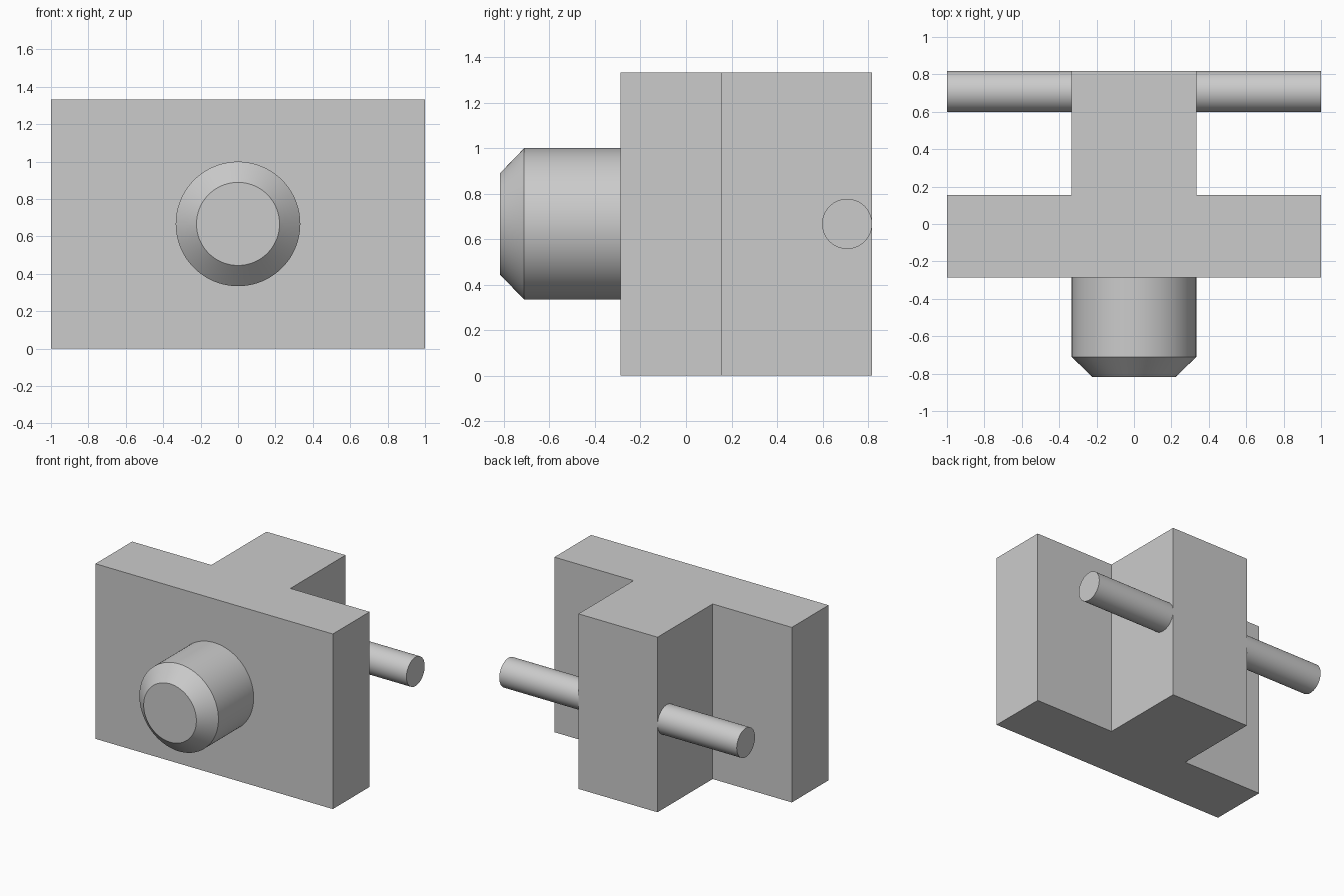
import bpy, bmesh, math
from mathutils import Matrix

if "Cube" in bpy.data.objects:
    bpy.data.objects.remove(bpy.data.objects["Cube"])

grey = bpy.data.materials.new("light_grey")
grey.diffuse_color = (0.6, 0.6, 0.6, 1)
grey.use_nodes = True
grey.node_tree.nodes["Principled BSDF"].inputs["Base Color"].default_value = grey.diffuse_color

MID_Z = 0.667
HEIGHT = 1.333
FRONT, STEP, BACK = -0.287, 0.155, 0.818   # plate front, plate back, stem back


def finish(name, bm, smooth=False):
    bmesh.ops.recalc_face_normals(bm, faces=bm.faces)
    mesh = bpy.data.meshes.new(name)
    bm.to_mesh(mesh)
    bm.free()
    mesh.materials.append(grey)
    obj = bpy.data.objects.new(name, mesh)
    bpy.context.collection.objects.link(obj)
    if smooth:
        bpy.ops.object.select_all(action='DESELECT')
        obj.select_set(True)
        bpy.context.view_layer.objects.active = obj
        bpy.ops.object.shade_smooth_by_angle(angle=math.radians(30))
    return obj


def turned(name, rings, place, sides=96):
    """Solid of revolution from (radius, distance along axis) rings."""
    bm = bmesh.new()
    loops = []
    for r, d in rings:
        loops.append([bm.verts.new((r * math.cos(2 * math.pi * i / sides),
                                    r * math.sin(2 * math.pi * i / sides), d))
                      for i in range(sides)])
    for a, b in zip(loops, loops[1:]):
        for i in range(sides):
            j = (i + 1) % sides
            bm.faces.new((a[i], a[j], b[j], b[i]))
    bm.faces.new(loops[0])
    bm.faces.new(loops[-1])
    bmesh.ops.transform(bm, matrix=place, verts=bm.verts)
    return finish(name, bm, smooth=True)


# T-shaped body: wide front plate with a central stem behind it
half = [(1, FRONT), (1, STEP), (0.333, STEP), (0.333, BACK)]
outline = half + [(-x, y) for x, y in reversed(half)]
bm = bmesh.new()
base = bm.faces.new([bm.verts.new((x, y, 0)) for x, y in outline])
top = bmesh.ops.extrude_face_region(bm, geom=[base])["geom"]
bmesh.ops.translate(bm, vec=(0, 0, HEIGHT),
                    verts=[v for v in top if isinstance(v, bmesh.types.BMVert)])
finish("body", bm)

# Chamfered round boss on the front, axis pointing to -y
turned("front_boss", [(0.333, 0), (0.333, 0.424), (0.222, 0.531)],
       Matrix.Translation((0, FRONT, MID_Z)) @ Matrix.Rotation(math.pi / 2, 4, 'X'))

# Round pins on either side of the stem, tangent to its back face
for name, side in (("right_pin", 1), ("left_pin", -1)):
    turned(name, [(0.11, 0.333), (0.11, 1)],
           Matrix.Translation((0, 0.708, MID_Z)) @ Matrix.Rotation(side * math.pi / 2, 4, 'Y'))
